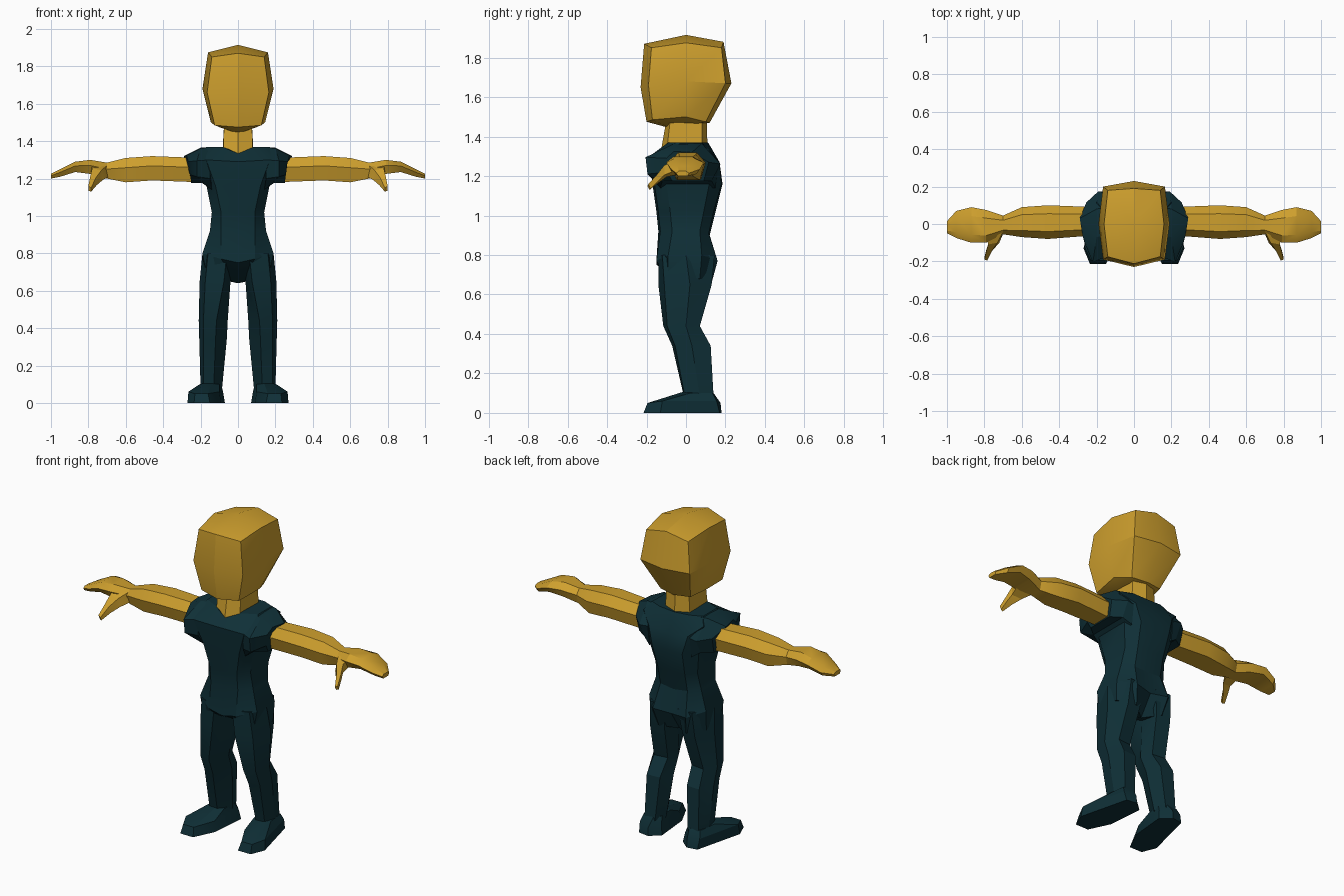
import bpy, bmesh, math


def material(name, rgb):
    m = bpy.data.materials.new(name)
    m.diffuse_color = (*rgb, 1)
    return m


GOLD = material("gold skin", (0.62, 0.35, 0.027))
TEAL = material("dark teal cloth", (0.0048, 0.029, 0.038))


def loft(name, rings, mat, mirror=False, caps=(None, None), angle=25):
    """Skin a list of equal-length rings; caps may be apex points."""
    bm = bmesh.new()
    vr = [[bm.verts.new(p) for p in r] for r in rings]
    n = len(rings[0])
    for a, b in zip(vr, vr[1:]):
        for i in range(n):
            j = (i + 1) % n
            bm.faces.new((a[i], a[j], b[j], b[i]))
    for ring, apex in ((vr[0], caps[0]), (vr[-1], caps[1])):
        if apex:
            v = bm.verts.new(apex)
            for i in range(n):
                bm.faces.new((ring[i], ring[(i + 1) % n], v))
        else:
            bm.faces.new(ring)
    bmesh.ops.recalc_face_normals(bm, faces=bm.faces)
    me = bpy.data.meshes.new(name)
    bm.to_mesh(me)
    bm.free()
    me.materials.append(mat)
    ob = bpy.data.objects.new(name, me)
    bpy.context.collection.objects.link(ob)
    if mirror:
        mod = ob.modifiers.new("other side", 'MIRROR')
        mod.use_mirror_merge = False
    bpy.ops.object.select_all(action='DESELECT')
    ob.select_set(True)
    bpy.context.view_layer.objects.active = ob
    bpy.ops.object.shade_smooth_by_angle(angle=math.radians(angle))
    return ob


def sym(half):
    """Close a half ring (front centre ... back centre) across x = 0."""
    return half + [(-x, y, z) for x, y, z in half[-2:0:-1]]


def level(z, pts):
    return [(x, y, z) for x, y in pts]


# Head: rounded block with a pointed chin
loft("head", [
    sym([(0, -.2, 1.475), (.125, -.17, 1.485), (.145, 0, 1.50), (.1, .1, 1.475), (0, .12, 1.47)]),
    sym([(0, -.23, 1.65), (.165, -.19, 1.66), (.19, 0, 1.68), (.165, .2, 1.67), (0, .23, 1.67)]),
    sym([(0, -.212, 1.87), (.14, -.175, 1.85), (.16, 0, 1.875), (.14, .18, 1.85), (0, .19, 1.88)]),
], GOLD, caps=((0, -.07, 1.44), (0, 0, 1.915)))

# Neck: runs down into the collar
loft("neck", [
    sym([(0, -.13, 1.31), (.08, -.1, 1.31), (.085, .08, 1.31), (0, .11, 1.31)]),
    sym([(0, -.10, 1.48), (.075, -.08, 1.48), (.075, .08, 1.48), (0, .105, 1.48)]),
], GOLD)

# Torso: hips, waist, chest and V collar
loft("torso", [
    sym([(0, -.11, .73), (.07, -.13, .74), (.17, -.09, .70), (.185, .07, .68), (.09, .13, .66), (0, .06, .64)]),
    sym([(0, -.15, .75), (.09, -.15, .77), (.19, -.09, .80), (.19, .08, .80), (.11, .16, .77), (0, .14, .76)]),
    sym([(0, -.14, .92), (.09, -.13, .92), (.15, -.07, .92), (.15, .07, .92), (.09, .115, .91), (0, .12, .90)]),
    sym([(0, -.15, 1.02), (.09, -.14, 1.02), (.14, -.08, 1.02), (.14, .09, 1.02), (.09, .14, 1.02), (0, .15, 1.02)]),
    sym([(0, -.17, 1.16), (.12, -.16, 1.16), (.17, -.10, 1.17), (.17, .12, 1.17), (.1, .18, 1.16), (0, .185, 1.16)]),
    sym([(0, -.17, 1.29), (.17, -.185, 1.30), (.20, -.10, 1.33), (.20, .12, 1.33), (.13, .17, 1.27), (0, .17, 1.26)]),
    sym([(0, -.125, 1.335), (.09, -.09, 1.37), (.17, -.05, 1.37), (.17, .08, 1.37), (.1, .11, 1.37), (0, .115, 1.365)]),
], TEAL)

# Sleeves: flared caps over the upper arms
loft("sleeves", [
    [(.15, -.06, 1.365), (.15, .09, 1.365), (.14, .165, 1.26), (.14, .15, 1.14),
     (.14, -.13, 1.14), (.15, -.165, 1.20), (.15, -.175, 1.30)],
    [(.20, -.07, 1.36), (.20, .08, 1.365), (.19, .175, 1.26), (.19, .13, 1.175),
     (.19, -.12, 1.175), (.22, -.195, 1.21), (.22, -.205, 1.295)],
    [(.275, -.06, 1.325), (.29, .03, 1.32), (.255, .115, 1.27), (.25, .09, 1.175),
     (.25, -.07, 1.175), (.255, -.095, 1.22), (.265, -.10, 1.29)],
], TEAL, mirror=True)


def arm_ring(x, front, back, low, high):
    """Six-sided section: flat top and bottom, ridged front and back."""
    w, mid = back - front, low + (high - low) * .6
    return [(x, front + .22 * w, high), (x, back - .25 * w, high), (x, back, mid),
            (x, back - .12 * w, low), (x, front + .15 * w, low), (x, front, mid)]


# Arms with flattened hands
loft("arms", [arm_ring(*r) for r in (
    (.20, -.06, .09, 1.18, 1.31), (.46, -.08, .10, 1.19, 1.32), (.60, -.07, .09, 1.18, 1.31),
    (.70, -.055, .045, 1.20, 1.285), (.79, -.10, .075, 1.225, 1.30), (.87, -.10, .09, 1.235, 1.29),
    (.95, -.075, .07, 1.21, 1.25), (1.0, -.05, .015, 1.20, 1.225))],
    GOLD, mirror=True)

# Thumbs: drop forward and down from the palms
loft("thumbs", [
    [(.69, -.03, 1.21), (.79, -.05, 1.23), (.79, -.05, 1.28), (.70, -.04, 1.27)],
    [(.72, -.10, 1.195), (.78, -.11, 1.205), (.78, -.11, 1.255), (.73, -.10, 1.245)],
    [(.755, -.14, 1.165), (.79, -.14, 1.175), (.79, -.145, 1.21), (.76, -.145, 1.205)],
    [(.785, -.185, 1.13), (.80, -.18, 1.135), (.80, -.19, 1.16), (.785, -.195, 1.15)],
], GOLD, mirror=True)

# Legs: six-sided, bent slightly at the knee
loft("legs", [
    level(.80, [(.06, -.14), (.16, -.12), (.19, 0), (.14, .145), (.04, .14), (.02, 0)]),
    level(.65, [(.075, -.14), (.175, -.11), (.205, .02), (.15, .13), (.06, .12), (.04, .02)]),
    level(.44, [(.115, -.115), (.185, -.095), (.21, 0), (.165, .07), (.08, .06), (.055, -.01)]),
    level(.34, [(.12, -.07), (.185, -.055), (.207, .03), (.175, .125), (.09, .12), (.06, .03)]),
    level(.08, [(.13, -.01), (.185, -.005), (.20, .07), (.18, .14), (.11, .14), (.085, .07)]),
], TEAL, mirror=True)

# Feet: wedges with toes turned outward
loft("feet", [
    level(0, [(.15, -.215), (.235, -.215), (.27, -.13), (.195, .17), (.13, .18), (.07, .13), (.09, -.09)]),
    [(.16, -.195, .05), (.23, -.195, .05), (.265, -.12, .06), (.20, .155, .06),
     (.13, .175, .05), (.08, .12, .06), (.10, -.08, .06)],
    [(.14, -.02, .105), (.185, -.02, .105), (.205, .02, .10), (.19, .135, .10),
     (.12, .14, .10), (.09, .10, .10), (.10, .01, .10)],
], TEAL, mirror=True)
